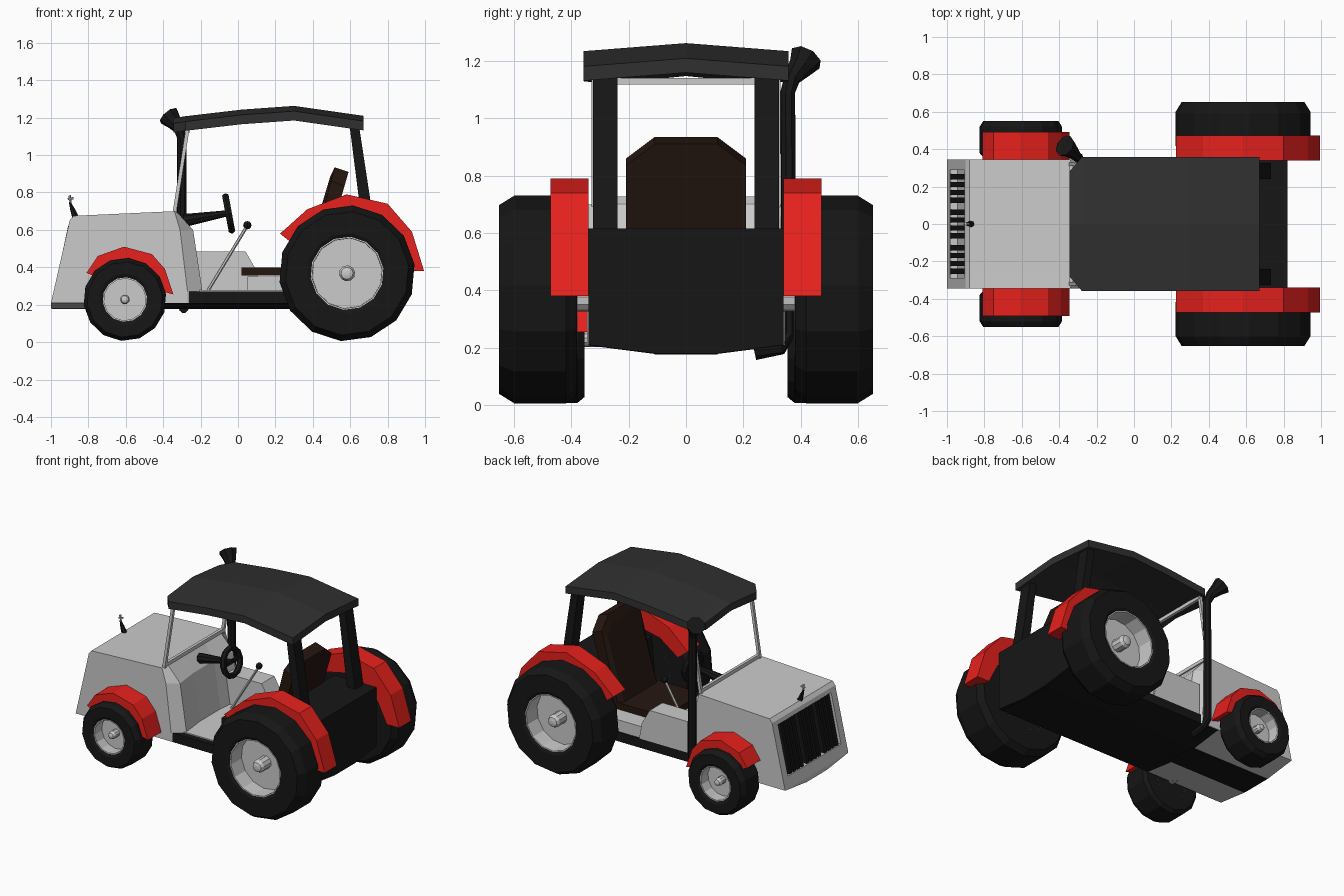
import bpy, bmesh, math
from mathutils import Vector

if "Cube" in bpy.data.objects:
    bpy.data.objects.remove(bpy.data.objects["Cube"])


def material(name, r, g, b):
    m = bpy.data.materials.new(name)
    m.diffuse_color = (r, g, b, 1)
    m.use_nodes = True
    m.node_tree.nodes["Principled BSDF"].inputs["Base Color"].default_value = m.diffuse_color
    return m


BLACK = material("black", 0.008, 0.008, 0.008)
ROOF = material("charcoal", 0.03, 0.03, 0.03)
RED = material("red", 0.8, 0.015, 0.012)
BROWN = material("brown", 0.018, 0.008, 0.005)


def finish(name, bm, mat):
    bmesh.ops.remove_doubles(bm, verts=bm.verts, dist=1e-5)
    bmesh.ops.recalc_face_normals(bm, faces=bm.faces)
    me = bpy.data.meshes.new(name)
    bm.to_mesh(me)
    bm.free()
    if mat:
        me.materials.append(mat)
    ob = bpy.data.objects.new(name, me)
    bpy.context.collection.objects.link(ob)
    return ob


def loft(name, rings, mat=None, cap=True):
    bm = bmesh.new()
    vs = [[bm.verts.new(p) for p in ring] for ring in rings]
    n = len(rings[0])
    for a, b in zip(vs, vs[1:]):
        for i in range(n):
            j = (i + 1) % n
            bm.faces.new((a[i], a[j], b[j], b[i]))
    if cap:
        bm.faces.new(vs[0])
        bm.faces.new(vs[-1])
    return finish(name, bm, mat)


def prism(name, pts, y0, y1, mat=None):
    return loft(name, [[(x, y, z) for x, z in pts] for y in (y0, y1)], mat)


def box(name, x0, x1, y0, y1, z0, z1, mat=None):
    return prism(name, [(x0, z0), (x1, z0), (x1, z1), (x0, z1)], y0, y1, mat)


def lathe(name, prof, cx, cz, side, n, mat=None):
    """Spin (radius, y) points about a wheel axle."""
    rings = []
    for r, y in prof:
        rings.append([(cx + r * math.cos(2 * math.pi * (i + .3) / n), side * y,
                       cz + r * math.sin(2 * math.pi * (i + .3) / n)) for i in range(n)])
    return loft(name, rings, mat)


def tube(name, path, radii, mat=None, n=8):
    """Sweep a round section along a path of points."""
    P = [Vector(p) for p in path]
    rings = []
    for i, p in enumerate(P):
        d = (P[min(i + 1, len(P) - 1)] - P[max(i - 1, 0)]).normalized()
        u = d.cross(Vector((0.3, 1, 0.1))).normalized()
        v = d.cross(u)
        rings.append([p + radii[i] * (u * math.cos(2 * math.pi * k / n) + v * math.sin(2 * math.pi * k / n))
                      for k in range(n)])
    return loft(name, rings, mat)


def belly(y):
    """Height of the gently rounded underside."""
    return 0.18 + 0.03 * max(0, abs(y) - 0.11) / 0.235


# Hood with sloped nose and scooped rear
rings = []
for y in (-.345, -.29, -.11, .11, .29, .345):
    top, mid, low = {.345: (-.34, -.31, -.27), .29: (-.33, -.24, -.19), .11: (-.33, -.26, -.21)}[abs(y)]
    b = belly(y)
    rings.append([(-1, y, b), (-1, y, .21), (-.9, y, .65), (-.88, y, .675),
                  (top, y, .70), (mid, y, .60), (low, y, .27), (low, y, b)])
hood = loft("hood", rings)

# Grille recess and bars
cutter = prism("grille_cutter", [(-1.04, .285), (-.945, .285), (-.87, .615), (-.965, .63)], -.29, .29)
cutter.hide_render = True
mod = hood.modifiers.new("recess", 'BOOLEAN')
mod.object = cutter
mod.solver = 'EXACT'
bpy.context.view_layer.objects.active = hood
bpy.ops.object.modifier_apply(modifier="recess")
bpy.data.objects.remove(cutter)
for g in (-.19, 0, .19):
    for k in range(4):
        y = g + (k - 1.5) * .042
        prism("grille_bar", [(-.98, .288), (-.944, .288), (-.87, .618), (-.908, .622)],
              y - .014, y + .014, BLACK)

# Nose ornament
tube("ornament_base", [(-.87, 0, .67), (-.885, 0, .71), (-.9, 0, .75)], [.018, .013, .005], BLACK, 6)
tube("ornament_stem", [(-.895, 0, .74), (-.9, 0, .785)], [.005, .008], None, 6)
tube("ornament_arm", [(-.91, 0, .765), (-.88, 0, .77)], [.006, .006], None, 6)

# Chassis, front keel stripe and rear body share the rounded underside
ys = (-.34, -.11, .11, .34)
loft("chassis", [[(-.4, y, belly(y) - .002), (.8, y, belly(y) - .002), (.8, y, .27), (-.4, y, .27)]
                 for y in ys], BLACK)
box("keel_stripe", -.995, -.38, -.11, .11, .176, .2, BLACK)
loft("rear_body", [[(.46, y, belly(y)), (.82, y, belly(y)), (.82, y, .615), (.5, y, .615)]
                   for y in ys], BLACK)

# Floor and side boxes
box("floor", -.22, .46, -.3, .3, .265, .278)
prism("side_box", [(-.25, .27), (-.25, .485), (.04, .485), (.1, .38), (.12, .27)], .2, .34)
box("low_box", .05, .46, .16, .33, .27, .35)

# Seat
box("seat_cushion", .02, .47, -.21, .21, .355, .4, BROWN)
outline = [(-.21, .37), (.21, .37), (.21, .86), (.11, .935), (-.11, .935), (-.21, .86)]
front = [(.37 + (z - .37) * .26, y, z) for y, z in outline]
back = [(.43 + (z - .37) * .285, y, z - .025) for y, z in outline]
face = [(x - .025, y * .85, .39 + (z - .37) * .87) for x, y, z in front]
loft("seat_back", [face, front, back], BROWN)

# Steering wheel and column
axis = Vector((.98, 0, .18))
hub = Vector((-.05, 0, .688))
bpy.ops.mesh.primitive_torus_add(major_segments=12, minor_segments=6, major_radius=.09, minor_radius=.02,
                                 location=hub, rotation=axis.to_track_quat('Z', 'Y').to_euler())
wheel = bpy.context.object
wheel.name = "steering_wheel"
wheel.data.materials.append(BLACK)
tube("steering_column", [(-.29, 0, .65), (-.08, 0, .685), hub], [.035, .018, .018], BLACK)
box("steering_spoke", -.062, -.045, -.085, .085, .676, .7, BLACK)

# Gear lever
tube("gear_lever", [(-.17, .16, .26), (.045, .16, .615)], [.009, .009], None, 6)
bpy.ops.mesh.primitive_uv_sphere_add(segments=8, ring_count=6, radius=.022, location=(.05, .16, .625))
bpy.context.object.name = "lever_knob"
bpy.context.object.data.materials.append(BLACK)

# Canopy roof: (x, half width, edge height)
rings = []
for x, w, z in ((-.345, .28, 1.17), (-.28, .357, 1.18), (.02, .357, 1.215), (.3, .357, 1.235), (.67, .357, 1.182)):
    rings.append([(x, -w, z), (x, 0, z + .028), (x, w, z),
                  (x, w, z - .05), (x, 0, z - .022), (x, -w, z - .05)])
loft("roof", rings, ROOF)

# Windscreen frame
for z, x, nm in ((.715, -.335, "lower"), (1.13, -.27, "upper")):
    box("screen_bar_" + nm, x - .01, x + .01, -.32, .32, z - .012, z + .012)

# Tractor parts repeated on both sides
rear_arch = [(.225, .58), (.37, .71), (.58, .79), (.8, .74), (.93, .59), (.995, .38),
             (.90, .38), (.83, .52), (.72, .62), (.58, .65), (.44, .62), (.3, .52)]
front_arch = [(-.81, .37), (-.75, .46), (-.61, .51), (-.46, .47), (-.39, .39), (-.345, .255),
              (-.4, .27), (-.44, .35), (-.51, .41), (-.61, .44), (-.7, .41), (-.76, .35)]
for s, nm in ((-1, "near"), (1, "far")):
    prism("rear_fender_" + nm, rear_arch, s * .34, s * .473, RED)
    prism("front_fender_" + nm, front_arch, s * .34, s * .492, RED)
    prism("roof_post_" + nm, [(.595, 1.17), (.645, 1.17), (.735, .58), (.67, .58)], s * .24, s * .325, BLACK)
    prism("screen_post_" + nm, [(-.35, .69), (-.33, .69), (-.258, 1.15), (-.278, 1.15)], s * .31, s * .33)

    # Wheels: centre x, centre z, radius, rim radius, inner and outer y
    for end, cx, cz, R, r, a, b in (("rear", .583, .368, .364, .195, .38, .652),
                                    ("front", -.605, .228, .222, .118, .355, .552)):
        c = R * .09
        tyre = [(r, a), (R - c, a), (R, a + c * 1.2), (R, b - c * 1.6), (R - c, b), (r + .02, b), (r, b - .01), (r, a)]
        bm_rings = tyre
        lathe(f"{end}_tyre_{nm}", bm_rings, cx, cz, s, 14, BLACK)
        d = b - (b - a) * .45
        lathe(f"{end}_rim_{nm}", [(r * .3, a + .02), (r * .9, a + .02), (r + .001, a - .001), (r + .001, b - .008),
                                  (r - .006, b - .008), (r * .96, d), (r * .3, d)], cx, cz, s, 14)
        h = r * .22
        lathe(f"{end}_hub_{nm}", [(h, .3), (h, b - .045), (h * .75, b - .025), (h * .3, b - .02)], cx, cz, s, 10)

# Exhaust stack with flared outlet
tube("exhaust", [(-.29, .24, .18), (-.29, .33, .2), (-.3, .358, .25), (-.3, .358, .7), (-.3, .355, 1.09),
                 (-.315, .37, 1.14), (-.345, .4, 1.18), (-.37, .418, 1.21)],
     [.026, .026, .027, .027, .027, .03, .045, .06], BLACK)
